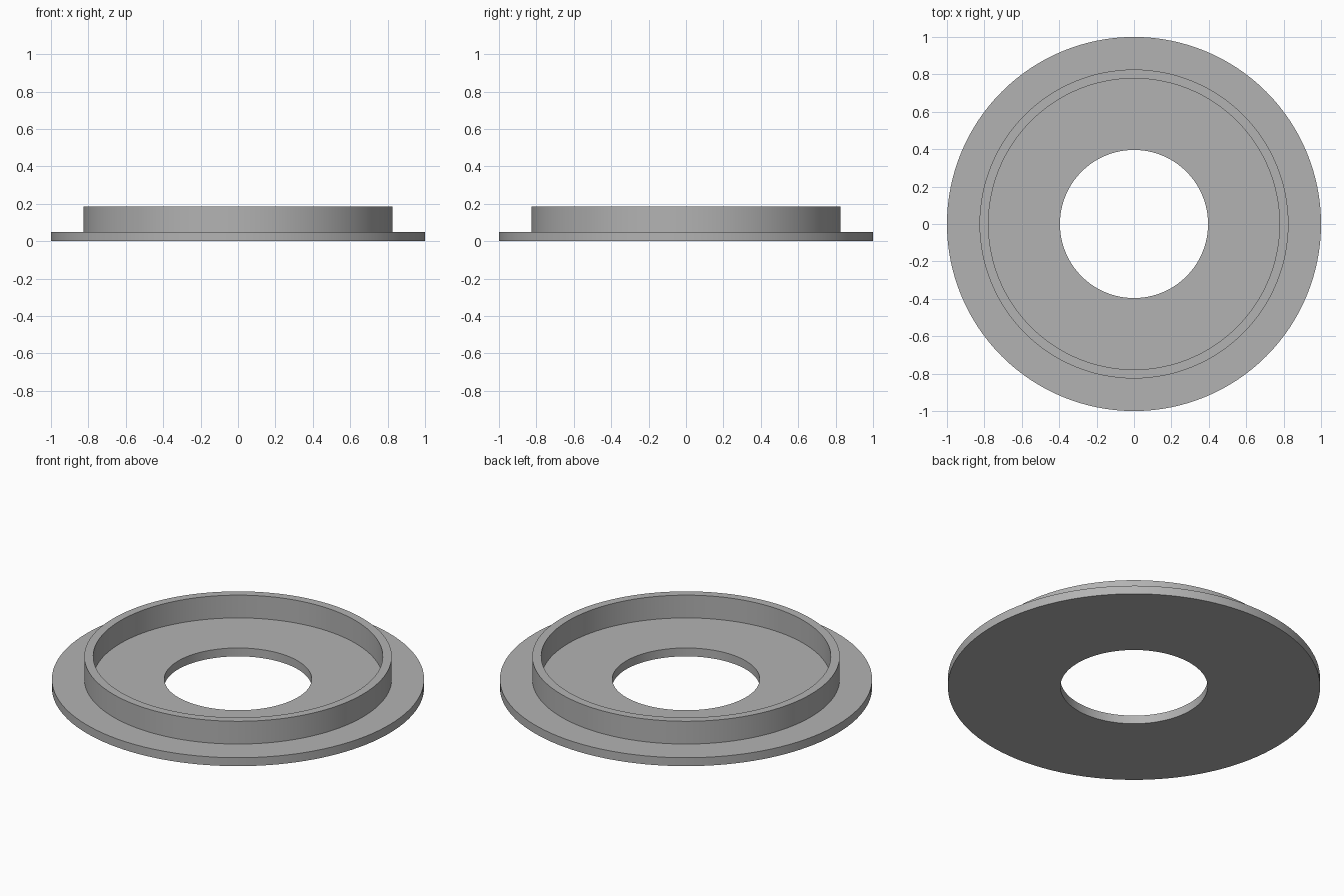
import bpy
import bmesh
from math import radians, tau
from mathutils import Matrix

cube = bpy.data.objects.get("Cube")
if cube:
    bpy.data.objects.remove(cube, do_unlink=True)

SEGMENTS = 128

# Single grey finish
grey = bpy.data.materials.new("plain_grey")
grey.use_nodes = True
colour = (0.45, 0.45, 0.45, 1)
grey.diffuse_color = colour
grey.node_tree.nodes["Principled BSDF"].inputs["Base Color"].default_value = colour


def lathe(name, profile):
    """Revolve a closed (radius, height) profile around z."""
    bm = bmesh.new()
    verts = [bm.verts.new((r, 0, z)) for r, z in profile]
    edges = [bm.edges.new((a, b)) for a, b in zip(verts, verts[1:] + verts[:1])]
    bmesh.ops.spin(bm, geom=verts + edges, cent=(0, 0, 0), axis=(0, 0, 1),
                   angle=tau, steps=SEGMENTS, use_merge=True)
    bmesh.ops.remove_doubles(bm, verts=bm.verts[:], dist=0.0001)
    bmesh.ops.recalc_face_normals(bm, faces=bm.faces[:])
    mesh = bpy.data.meshes.new(name)
    bm.to_mesh(mesh)
    bm.free()
    mesh.materials.append(grey)
    obj = bpy.data.objects.new(name, mesh)
    bpy.context.collection.objects.link(obj)
    bpy.ops.object.select_all(action="DESELECT")
    obj.select_set(True)
    bpy.context.view_layer.objects.active = obj
    bpy.ops.object.shade_smooth_by_angle(angle=radians(30))
    return obj


# Flat flange with a central hole and a raised collar, as one solid
BASE, TOP = 0.05, 0.185
HOLE, COLLAR_IN, COLLAR_OUT, RIM = 0.396, 0.778, 0.826, 1.0
lathe("flanged_ring", [
    (HOLE, 0), (RIM, 0), (RIM, BASE), (COLLAR_OUT, BASE),
    (COLLAR_OUT, TOP), (COLLAR_IN, TOP), (COLLAR_IN, BASE), (HOLE, BASE),
])
